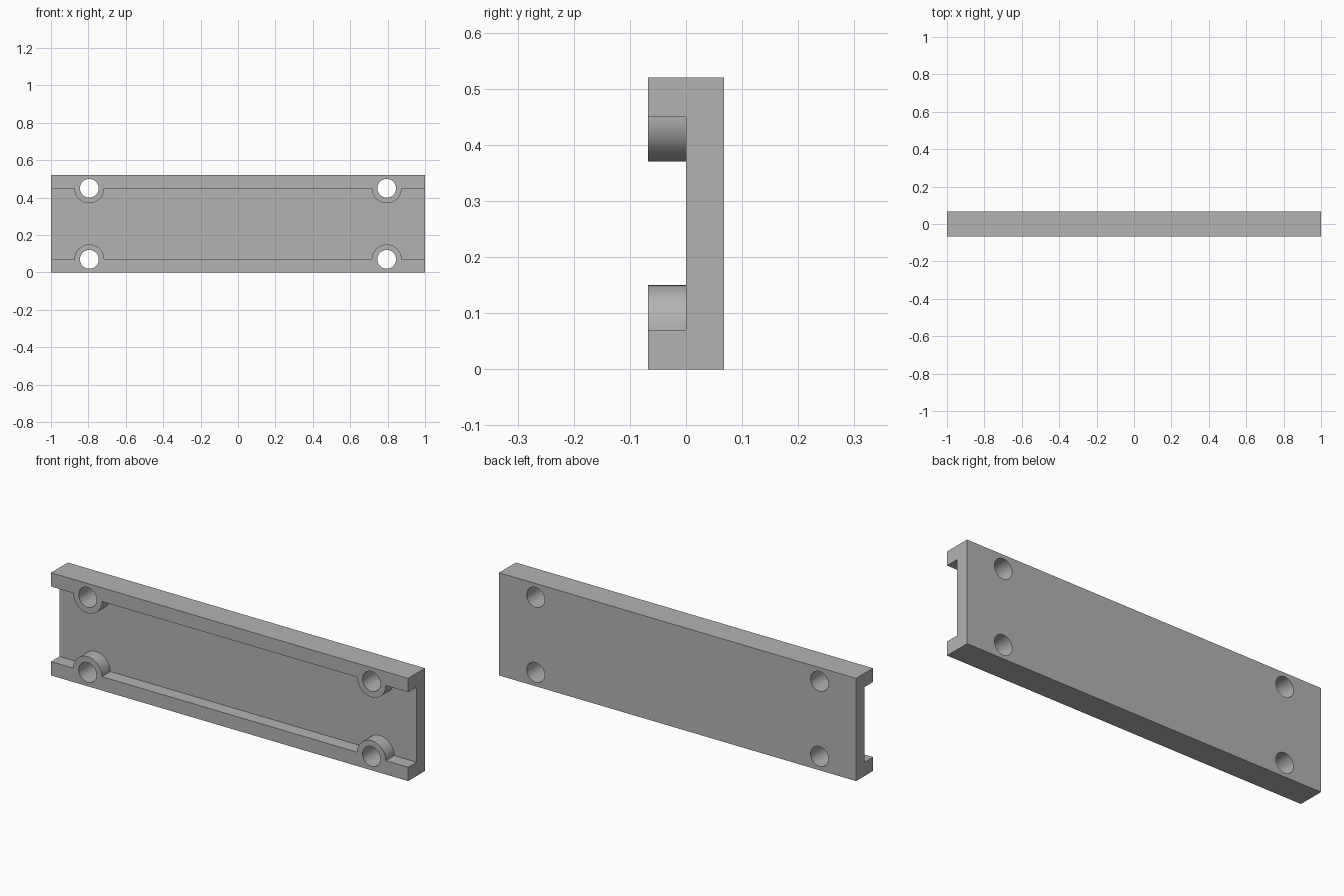
import bpy, bmesh, math

if "Cube" in bpy.data.objects:
    bpy.data.objects.remove(bpy.data.objects["Cube"])

L, H, T = 2.0, 0.52, 0.135         # length, height, thickness
RAIL = 0.07                        # rail height, also hole centre height
HOLE_X, HOLE_R, BOSS_R = 0.795, 0.05, 0.08

grey = bpy.data.materials.new("light_grey")
grey.diffuse_color = (0.45, 0.45, 0.45, 1)
grey.use_nodes = True
grey.node_tree.nodes["Principled BSDF"].inputs["Base Color"].default_value = grey.diffuse_color


def prism(name, points, y0, y1):
    """Extrude an x-z outline from y0 to y1."""
    bm = bmesh.new()
    face = bm.faces.new([bm.verts.new((x, y0, z)) for x, z in points])
    new = bmesh.ops.extrude_face_region(bm, geom=[face])["geom"]
    verts = [v for v in new if isinstance(v, bmesh.types.BMVert)]
    bmesh.ops.translate(bm, verts=verts, vec=(0, y1 - y0, 0))
    bmesh.ops.recalc_face_normals(bm, faces=bm.faces)
    mesh = bpy.data.meshes.new(name)
    bm.to_mesh(mesh)
    bm.free()
    mesh.materials.append(grey)
    obj = bpy.data.objects.new(name, mesh)
    bpy.context.collection.objects.link(obj)
    return obj


def arc(cx, cz, r, a0, a1, n):
    return [(cx + r * math.cos(a0 + (a1 - a0) * i / n),
             cz + r * math.sin(a0 + (a1 - a0) * i / n)) for i in range(n + 1)]


# Solid block
plate = prism("channel_plate", [(-L/2, 0), (L/2, 0), (L/2, H), (-L/2, H)], -T/2, T/2)

# Channel outline: lower edge bulges up round the bosses, upper edge mirrors it
lower = [(-1.1, RAIL)]
for x in (-HOLE_X, HOLE_X):
    lower += arc(x, RAIL, BOSS_R, math.pi, 0, 32)
lower.append((1.1, RAIL))
upper = [(x, H - z) for x, z in reversed(lower)]
cutters = [prism("channel_cutter", lower + upper, -0.2, 0)]

# Four through holes
for x in (-HOLE_X, HOLE_X):
    for z in (RAIL, H - RAIL):
        cutters.append(prism("hole_cutter", arc(x, z, HOLE_R, 0, math.tau, 48)[:-1], -0.2, 0.2))

# Cut the block, then drop the cutters
bpy.context.view_layer.objects.active = plate
plate.select_set(True)
for cutter in cutters:
    cutter.hide_render = True
    mod = plate.modifiers.new("cut", "BOOLEAN")
    mod.operation, mod.solver, mod.object = "DIFFERENCE", "EXACT", cutter
    bpy.ops.object.modifier_apply(modifier=mod.name)
    bpy.data.objects.remove(cutter)

bpy.ops.object.shade_smooth_by_angle(angle=math.radians(30))
